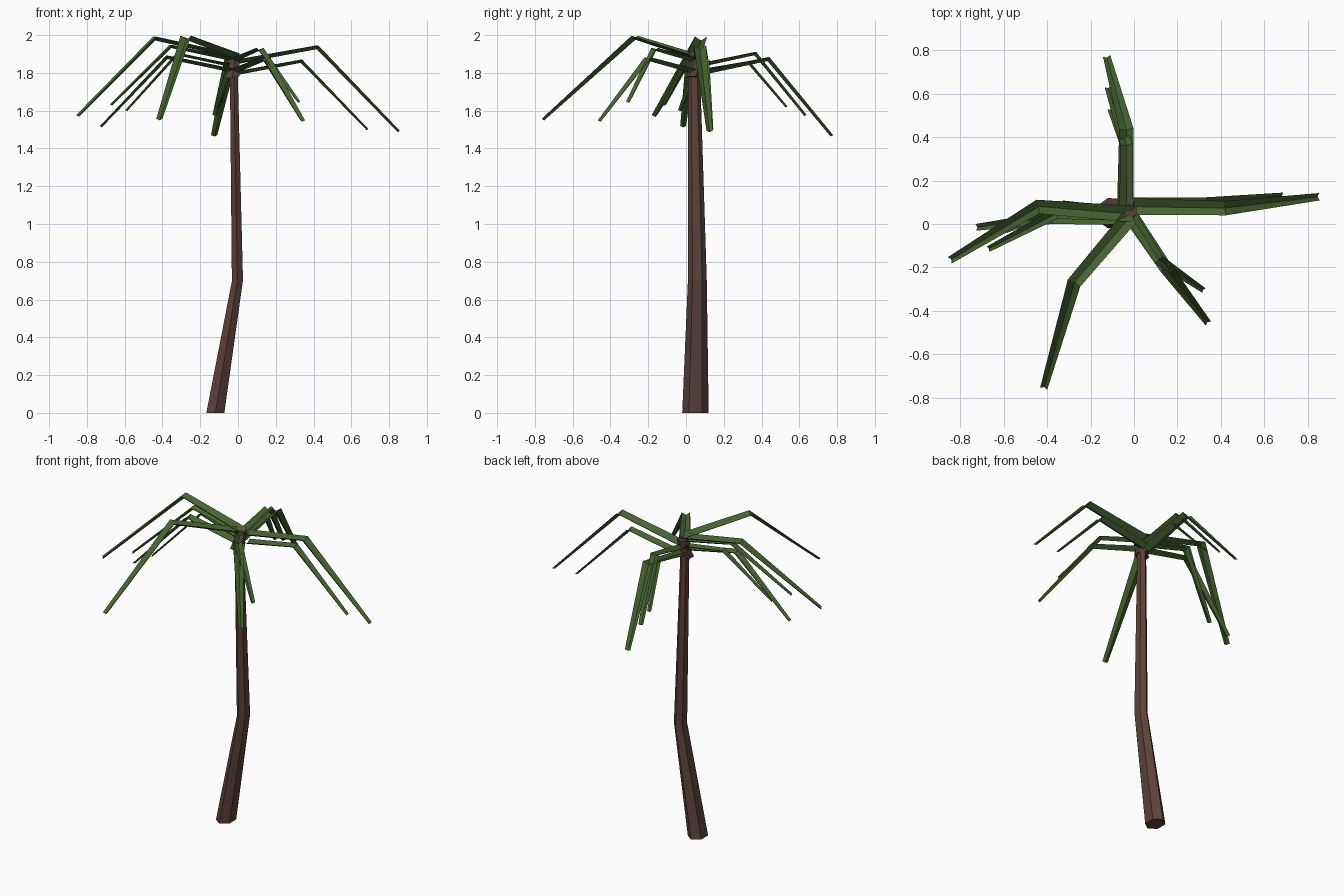
import bpy, math
from mathutils import Vector

if "Cube" in bpy.data.objects:
    bpy.data.objects.remove(bpy.data.objects["Cube"])


def material(name, rgb):
    m = bpy.data.materials.new(name)
    m.diffuse_color = (*rgb, 1)
    m.use_nodes = True
    m.node_tree.nodes["Principled BSDF"].inputs["Base Color"].default_value = m.diffuse_color
    return m


BARK = material("bark", (0.105, 0.055, 0.042))
LEAF = material("leaf", (0.06, 0.12, 0.03))


def add_mesh(name, verts, faces, mat):
    me = bpy.data.meshes.new(name)
    me.from_pydata(verts, [], faces)
    me.materials.append(mat)
    me.update()
    ob = bpy.data.objects.new(name, me)
    bpy.context.collection.objects.link(ob)
    return ob


def hex_column(name, rings):
    """Six-sided column through rings of (x, y, z, radius x, radius y, slope in x)."""
    verts, faces, n = [], [], 6
    for x, y, z, rx, ry, slope in rings:
        for i in range(n):
            a = math.tau * i / n + math.pi / 2
            dx = rx * math.cos(a)
            verts.append((x + dx, y + ry * math.sin(a), z + slope * dx))
    for r in range(len(rings) - 1):
        for i in range(n):
            j = (i + 1) % n
            faces.append((r*n + i, r*n + j, (r+1)*n + j, (r+1)*n + i))
    faces.append(tuple(reversed(range(n))))
    faces.append(tuple(range((len(rings) - 1) * n, len(rings) * n)))
    return add_mesh(name, verts, faces, BARK)


def frond(name, base, knee, tip, scale):
    """Gutter-shaped leaf: V cross-section along base, knee and tip."""
    pts = [Vector(p) for p in (base, knee, tip)]
    dirs = [(pts[1] - pts[0]).normalized(), (pts[2] - pts[1]).normalized()]
    tangents = [dirs[0], (dirs[0] + dirs[1]).normalized(), dirs[1]]
    verts = []
    for p, t, half, depth in zip(pts, tangents, (0.038, 0.033, 0.017),
                                 (0.012, 0.011, 0.006)):
        side = t.cross(Vector((0, 0, 1))).normalized()
        up = side.cross(t).normalized()
        for s in (-1, 0, 1):
            lift = depth if s else -depth
            verts.append(p + side * s * half * scale + up * lift * scale)
    faces = [(r*3 + c, r*3 + c + 1, r*3 + c + 4, r*3 + c + 3)
             for r in range(2) for c in range(2)]
    return add_mesh(name, verts, faces, LEAF)


# Bent trunk and the tilted knot at its top
hex_column("trunk", [(-0.12, 0.05, 0, 0.055, 0.07, 0),
                     (-0.003, 0.06, 0.70, 0.034, 0.050, 0.1),
                     (-0.022, 0.043, 1.79, 0.024, 0.032, 0)])
hex_column("crown_knot", [(-0.030, 0.035, 1.775, 0.045, 0.036, 0.15),
                          (-0.022, 0.05, 1.83, 0.032, 0.034, 0.1),
                          (-0.020, 0.06, 1.885, 0.036, 0.034, 0)])

# Fronds: base, knee, tip, width scale
FRONDS = {
    "right_upper": ((0.0, 0.08, 1.86), (0.42, 0.073, 1.936), (0.85, 0.125, 1.49), 1),
    "right_lower": ((0.0, 0.09, 1.80), (0.335, 0.095, 1.862), (0.685, 0.13, 1.50), 0.85),
    "back_lower": ((-0.04, 0.08, 1.80), (-0.035, 0.435, 1.873), (-0.125, 0.77, 1.467), 1),
    "back_upper": ((-0.035, 0.07, 1.84), (-0.035, 0.365, 1.902), (-0.12, 0.63, 1.575), 0.85),
    "back_small": ((-0.035, 0.07, 1.81), (-0.03, 0.33, 1.855), (-0.11, 0.53, 1.62), 0.7),
    "left_upper": ((0.0, 0.045, 1.885), (-0.44, 0.08, 1.982), (-0.845, -0.165, 1.572), 1),
    "left_middle": ((-0.02, 0.045, 1.87), (-0.355, 0.05, 1.94), (-0.67, -0.115, 1.63), 0.8),
    "left_lower": ((-0.04, 0.03, 1.815), (-0.375, 0.03, 1.883), (-0.725, -0.015, 1.515), 0.9),
    "left_small": ((-0.04, 0.05, 1.84), (-0.32, 0.085, 1.90), (-0.59, -0.03, 1.60), 0.7),
    "front_left": ((-0.02, 0.03, 1.89), (-0.275, -0.27, 1.986), (-0.415, -0.755, 1.553), 1),
    "front_right_lower": ((-0.01, 0.03, 1.81), (0.145, -0.20, 1.873), (0.34, -0.455, 1.545), 0.9),
    "front_right_upper": ((-0.01, 0.03, 1.87), (0.115, -0.165, 1.925), (0.32, -0.305, 1.645), 0.75),
}
for label, (b, k, t, s) in FRONDS.items():
    frond("frond_" + label, b, k, t, s)
